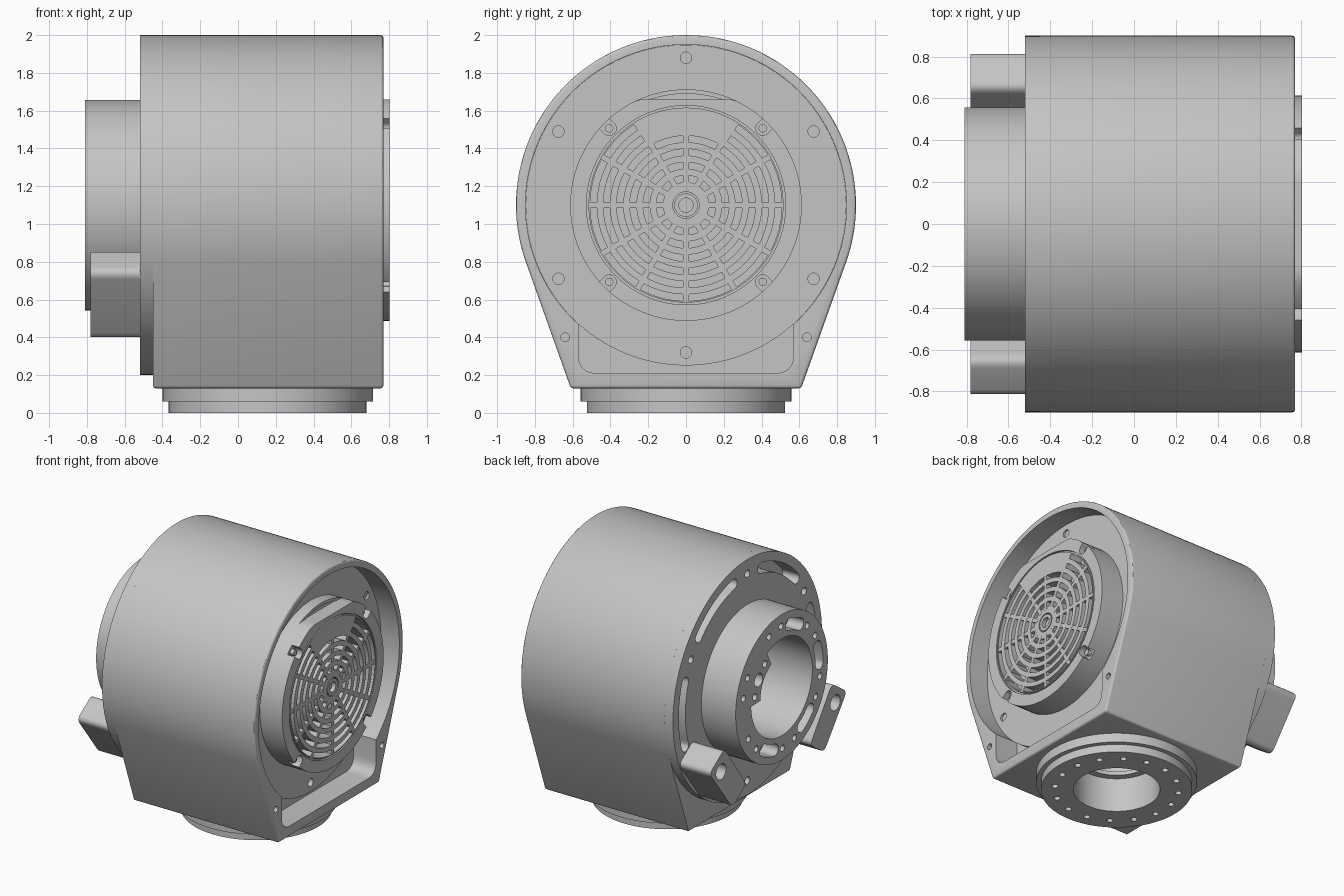
import bpy, bmesh
from math import sin, cos, pi, radians
from mathutils import Vector, Matrix

cube = bpy.data.objects.get("Cube")
if cube:
    bpy.data.objects.remove(cube)

grey = bpy.data.materials.new("cast_grey")
grey.use_nodes = True
COLOUR = (0.56, 0.56, 0.56, 1)
grey.diffuse_color = COLOUR
grey.node_tree.nodes["Principled BSDF"].inputs["Base Color"].default_value = COLOUR

CZ = 1.1  # height of the main axis
parts = []


def finish(name, bm):
    bmesh.ops.recalc_face_normals(bm, faces=bm.faces)
    mesh = bpy.data.meshes.new(name)
    bm.to_mesh(mesh)
    bm.free()
    mesh.materials.append(grey)
    ob = bpy.data.objects.new(name, mesh)
    bpy.context.collection.objects.link(ob)
    parts.append(ob)
    return ob


# Outlines are lists of (y, z)
def polar(r, deg):
    return (r * cos(radians(deg)), CZ + r * sin(radians(deg)))


def circle(y, z, r, n=24):
    return [(y + r * cos(2 * pi * i / n), z + r * sin(2 * pi * i / n)) for i in range(n)]


def sector(r0, r1, a0, a1, n=16):
    steps = [a0 + (a1 - a0) * i / n for i in range(n + 1)]
    return [polar(r1, a) for a in steps] + [polar(r0, a) for a in reversed(steps)]


def arc_slot(r, width, a0, a1, n=16):
    h = width / 2
    pts = []
    for mid, start, sign in ((a1, a1, 1), (a0, a0 + 180, -1)):
        for i in range(n + 1):
            a = a0 + (a1 - a0) * i / n if sign > 0 else a1 - (a1 - a0) * i / n
            pts.append(polar(r + sign * h, a))
        cy, cz = polar(r, mid)
        for i in range(1, 8):
            t = radians(start + 180 * i / 8)
            pts.append((cy + h * cos(t), cz + h * sin(t)))
    return pts


def rounded(corners, r, n=6):
    pts = []
    for i, c in enumerate(corners):
        c = Vector(c)
        a = c + (Vector(corners[i - 1]) - c).normalized() * r
        b = c + (Vector(corners[(i + 1) % len(corners)]) - c).normalized() * r
        for k in range(n + 1):
            t = k / n
            pts.append(tuple(a * (1 - t) ** 2 + c * 2 * t * (1 - t) + b * t * t))
    return pts


def bar(r0, r1, width, deg):
    d = Vector((cos(radians(deg)), sin(radians(deg))))
    s = Vector((-d.y, d.x)) * width / 2
    o = Vector((0, CZ))
    return [tuple(o + p) for p in (d * r0 - s, d * r1 - s, d * r1 + s, d * r0 + s)]


def prism_mesh(outlines, x0, x1):
    bm = bmesh.new()
    for pts in outlines:
        f = bm.faces.new([bm.verts.new((x0, y, z)) for y, z in pts])
        ext = bmesh.ops.extrude_face_region(bm, geom=[f], use_keep_orig=True)
        moved = [v for v in ext["geom"] if isinstance(v, bmesh.types.BMVert)]
        bmesh.ops.translate(bm, verts=moved, vec=(x1 - x0, 0, 0))
    return bm


def prism(name, outlines, x0, x1):
    return finish(name, prism_mesh(outlines, x0, x1))


def lathe(name, profile, upright=None, n=96):
    """Spin a closed (radius, along) profile about the main axis, or about z at x = upright."""
    bm = bmesh.new()
    vs = [bm.verts.new((r, 0, h)) for r, h in profile]
    es = [bm.edges.new((v, vs[i - 1])) for i, v in enumerate(vs)]
    bmesh.ops.spin(bm, geom=vs + es, axis=(0, 0, 1), cent=(0, 0, 0), angle=2 * pi, steps=n)
    bmesh.ops.remove_doubles(bm, verts=bm.verts, dist=1e-5)
    if upright is None:
        bm.transform(Matrix.Translation((0, 0, CZ)) @ Matrix.Rotation(pi / 2, 4, 'Y'))
    else:
        bm.transform(Matrix.Translation((upright, 0, 0)))
    return finish(name, bm)


def cut(targets, cutter):
    for ob in targets:
        mod = ob.modifiers.new("cut", 'BOOLEAN')
        mod.operation, mod.solver, mod.object = 'DIFFERENCE', 'EXACT', cutter
        with bpy.context.temp_override(object=ob, active_object=ob, selected_objects=[ob]):
            bpy.ops.object.modifier_apply(modifier=mod.name)
    parts.remove(cutter)
    bpy.data.objects.remove(cutter)


# Housing: round top with sides tapering to a flat foot
tangent = -19.5
profile = [polar(0.9, tangent + (180 - 2 * tangent) * i / 96) for i in range(97)]
bm = prism_mesh([profile + [(-0.61, 0.13), (0.61, 0.13)]], -0.45, 0.77)
edges = [e for e in bm.edges if all(v.co.x > 0.76 for v in e.verts)
         or all(v.co.z < 0.14 for v in e.verts)]
bmesh.ops.bevel(bm, geom=edges, offset=0.015, segments=3, profile=0.5, affect='EDGES')
housing = finish("housing", bm)

# Open recess with a lower pocket and rim screw holes
pocket = rounded([(-0.57, 0.21), (0.57, 0.21), (0.57, 0.9), (-0.57, 0.9)], 0.1)
cut([housing], prism("pocket_cutter", [pocket], 0.58, 0.9))
cut([housing], prism("recess_cutter", [circle(0, CZ, 0.85, 96)], 0.6, 0.9))
cut([housing], prism("rim_holes", [circle(s * 0.64, 0.4, 0.023) for s in (-1, 1)], 0.65, 0.9))

# Round plate on the recess floor
plate = prism("recess_plate", [circle(0, CZ, 0.849, 96)], 0.57, 0.615)
cut([plate], prism("plate_holes", [circle(*polar(0.78, 30 + 60 * k), 0.03) for k in range(6)],
                   0.5, 0.7))

# Rear disc and hub with a shared bore
disc = prism("rear_disc", [circle(0, CZ, 0.9, 128)], -0.52, -0.45)
hub = prism("rear_hub", [circle(0, CZ, 0.557, 96)], -0.81, -0.5)
cut([housing, disc, hub], prism("bore_cutter", [circle(0, CZ, 0.37, 72)], -0.9, -0.2))
slots = [arc_slot(0.79, 0.08, a - 18, a + 18) for a in (0, 60, 120, 180)]
holes = [circle(*polar(0.79, 30 + 60 * k), 0.028) for k in range(6)]
cut([disc, housing], prism("disc_cutter", slots + holes, -0.6, -0.38))
pockets = [arc_slot(0.455, 0.09, a - 9, a + 9) for a in (110, 170, 230, 290)]
bolts = [circle(*polar(0.47, 20 + 60 * k + s * 9), 0.024) for k in range(6) for s in (-1, 1)]
cut([hub], prism("hub_pockets", pockets, -0.9, -0.68))
cut([hub], prism("hub_bolt_holes", bolts, -0.9, -0.69))

# Flat boss filling one side of the bore
boss = prism("bore_boss", [sector(0.25, 0.372, -2, 62)], -0.805, -0.5)
cut([boss], prism("boss_holes", [circle(*polar(0.315, 30), 0.05), circle(*polar(0.32, 52), 0.025),
                                 circle(*polar(0.32, 8), 0.025)], -0.9, -0.65))

# Mounting lugs on both sides of the rear
for side, s in (("left", 1), ("right", -1)):
    corners = [(s * y, z) for y, z in ((0.83, 0.745), (0.65, 0.87), (0.385, 0.5), (0.555, 0.385))]
    lug = prism(side + "_lug", [rounded(corners, 0.05)], -0.78, -0.445)
    cut([lug], prism("lug_hole", [circle(s * 0.69, 0.71, 0.06)], -0.9, -0.55))

# Fan cover: base with a hollow behind the flat, then a cap with a flat top
base = prism("cover_base", [circle(0, CZ, 0.613, 96)], 0.6, 0.7)
hollow = [(y, max(z, 1.61)) for y, z in sector(0.5, 0.59, 61, 119)]
cut([base], prism("base_hollow", [hollow], 0.63, 0.75))
cap = prism("cover_cap", [[(y, min(z, 1.66)) for y, z in circle(0, CZ, 0.613, 96)]], 0.69, 0.803)
cut([cap], prism("cap_hole", [circle(0, CZ, 0.5075, 96)], 0.6, 0.9))
cut([cap], lathe("cap_groove", [(0.516, 0.785), (0.527, 0.785), (0.527, 0.9), (0.516, 0.9)]))
corner_angles = (45, 135, 225, 315)
cut([cap], prism("cap_notches", [bar(0.57, 0.7, 0.075, a) for a in corner_angles], 0.74, 0.9))
cut([cap], prism("cap_seats", [circle(*polar(0.575, a), 0.0375) for a in corner_angles], 0.74, 0.9))
prism("cover_screws", [circle(*polar(0.575, a), 0.022) for a in corner_angles], 0.72, 0.77)

# Grille: concentric bars, spokes, centre boss and the solid top panel
for k in range(5):
    r = 0.1575 + 0.07 * k
    lathe(f"grille_ring_{k + 1}", [(r, 0.72), (r + 0.035, 0.72), (r + 0.035, 0.803), (r, 0.803)])
prism("grille_spokes", [bar(0.1, 0.512, 0.03, 30 * k) for k in range(12)], 0.72, 0.802)
prism("grille_top_panel", [sector(0.385, 0.512, 57, 123)], 0.69, 0.803)
centre = prism("grille_centre", [circle(0, CZ, 0.1225, 40)], 0.69, 0.801)
cut([centre], lathe("centre_groove", [(0.062, 0.78), (0.07, 0.78), (0.07, 0.9), (0.062, 0.9)], n=40))
cut([centre], prism("centre_hole", [circle(0, CZ, 0.038)], 0.77, 0.9))

# Stepped outlet flange under the foot, bored upward with a ring of holes
FX = 0.157
flange = lathe("outlet_flange", [(0.3, 0), (0.524, 0), (0.524, 0.06), (0.558, 0.06),
                                 (0.558, 0.15), (0.3, 0.15)], FX)
cut([housing], lathe("outlet_cutter", [(0, -0.1), (0.3, -0.1), (0.3, 0.5), (0, 0.5)], FX))
bm = bmesh.new()
for k in range(16):
    a = 2 * pi * (k + 0.5) / 16
    bmesh.ops.create_cone(bm, cap_ends=True, segments=20, radius1=0.022, radius2=0.022, depth=0.14,
                          matrix=Matrix.Translation((FX + 0.43 * cos(a), 0.43 * sin(a), 0)))
cut([flange], finish("flange_holes", bm))
for k in range(2):
    z = 0.26 + 0.1 * k
    lathe(f"outlet_step_{k + 1}", [(0.25, z), (0.3, z), (0.3, z + 0.03), (0.25, z + 0.03)], FX)

# Smooth the round surfaces and keep the edges sharp
bpy.ops.object.select_all(action='DESELECT')
for ob in parts:
    ob.select_set(True)
bpy.context.view_layer.objects.active = housing
bpy.ops.object.shade_smooth_by_angle(angle=radians(30))
